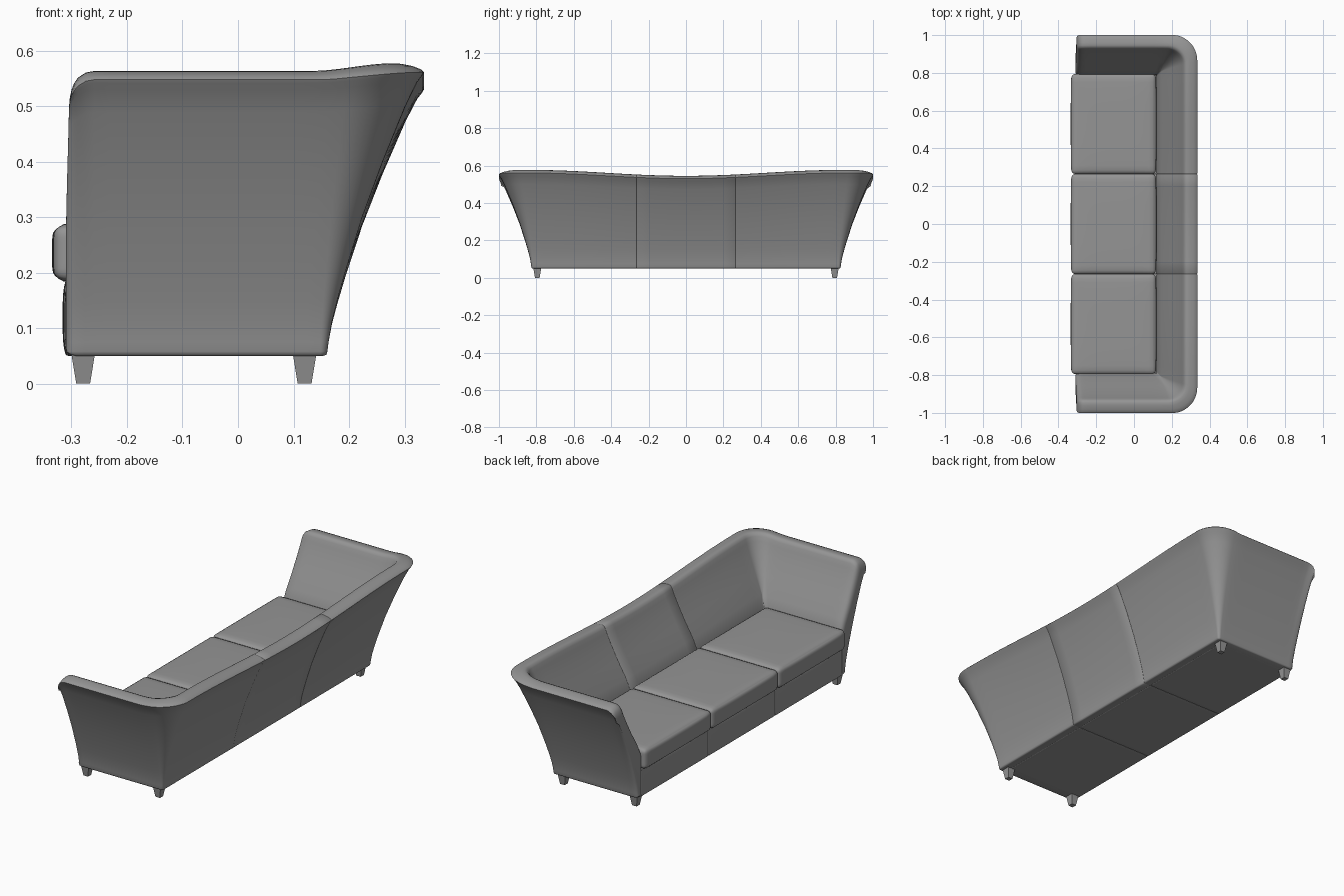
import bpy, bmesh, math
from mathutils import Vector

if "Cube" in bpy.data.objects:
    bpy.data.objects.remove(bpy.data.objects["Cube"])

# Dark grey upholstery
FABRIC = bpy.data.materials.new('dark_grey')
FABRIC.diffuse_color = (.3, .3, .3, 1)
FABRIC.use_nodes = True
FABRIC.node_tree.nodes["Principled BSDF"].inputs["Base Color"].default_value = FABRIC.diffuse_color


def finish(name, bm, angle=50):
    bmesh.ops.recalc_face_normals(bm, faces=bm.faces[:])
    me = bpy.data.meshes.new(name)
    bm.to_mesh(me)
    bm.free()
    me.materials.append(FABRIC)
    ob = bpy.data.objects.new(name, me)
    bpy.context.collection.objects.link(ob)
    bpy.ops.object.select_all(action='DESELECT')
    ob.select_set(True)
    bpy.context.view_layer.objects.active = ob
    bpy.ops.object.shade_smooth_by_angle(angle=math.radians(angle))
    return ob


def smoothstep(t):
    t = min(max(t, 0), 1)
    return t * t * (3 - 2 * t)


# Wall section: outward offset from the footprint, height (outer side, rim, inner side)
PROFILE = [(-.006, .05), (-.001, .052), (.001, .058), (.003, .075), (.009, .11), (.019, .15), (.033, .20),
           (.064, .30), (.101, .40), (.142, .50), (.163, .543), (.172, .555), (.175, .561), (.170, .566),
           (.155, .572), (.135, .576), (.120, .577), (.109, .573), (.101, .561), (.093, .54),
           (.070, .49), (.030, .41), (-.015, .33), (-.036, .28), (-.04, .25), (-.04, .05)]
NORMALS = []
for i in range(len(PROFILE)):
    a, b = Vector(PROFILE[i - 1]), Vector(PROFILE[(i + 1) % len(PROFILE)])
    t = (b - a).normalized()
    NORMALS.append(Vector((-t.y, t.x)))       # inward direction

FRONT, BACK, SIDE, R = -.31, .16, .826, .05
PEAK = .12                                    # offset of the rim's highest line


def footprint(kind, t, o):
    """Point of the U-shaped plan, half y >= 0, at offset o."""
    r = max(.004, .012 + .7 * o)
    cx, cy = BACK + o - r, SIDE + o - r
    if kind == 'arm_front':
        return FRONT + t, SIDE + o
    if kind == 'arm':
        return FRONT + R + (cx - FRONT - R) * t, SIDE + o
    if kind == 'corner':
        a = math.pi / 2 * (1 - t)
        return cx + r * math.cos(a), cy + r * math.sin(a)
    if kind == 'back_outer':
        return BACK + o, cy + (.269 - cy) * t
    return BACK + o, t


def rim_height(kind, t):
    x, y = footprint(kind, t, PEAK)
    if kind.startswith('back'):
        return .545 + .032 * (1 - math.cos(math.pi * min(y / .85, 1))) / 2
    top = .563 + .014 * smoothstep((x - .13) / .15)
    if kind == 'arm_front':
        top -= R - math.sqrt(R * R - (R - t) ** 2)
    return top


# Stations along half the U: kind, parameter, inward shrink
half = [('arm_front', d, s) for d, s in
        ((0, .016), (.0015, .010), (.005, .005), (.010, .002), (.018, 0), (.034, 0))]
half += [('arm', i / 16, 0) for i in range(16)]
half += [('corner', i / 12, 0) for i in range(12)]
half += [('back_outer', i / 10, 0) for i in range(11)]
half += [('back', .267, 0), ('back', .265, .0015), ('back', .263, 0)]
half += [('back', y, 0) for y in (.2, .13, .065)]
stations = [(s, 1) for s in half] + [(('back', 0, 0), 1)] + [(s, -1) for s in reversed(half)]

# Flared shell: both arms and the back in one sweep
bm = bmesh.new()
rings = []
for (kind, t, shrink), side in stations:
    top = rim_height(kind, t)
    ring = []
    for (o, z), n in zip(PROFILE, NORMALS):
        x, y = footprint(kind, t, o + n.x * shrink)
        z = .05 + (z + n.y * shrink - .05) * (top - .05) / .527
        if kind == 'arm_front':
            x += .006 * smoothstep((z - .25) / .3) * (1 - t / R)
        ring.append(bm.verts.new((x, y * side, max(z, .05))))
    rings.append(ring)
N = len(PROFILE)
for a, b in zip(rings, rings[1:]):
    for i in range(N):
        j = (i + 1) % N
        bm.faces.new((a[i], a[j], b[j], b[i]))
bm.faces.new(rings[0])
bm.faces.new(rings[-1])
finish('arms_and_back', bm)


def padded_box(name, lo, hi, r, puff, cuts=15):
    """Soft box with rounded edges and slightly crowned faces."""
    lo, hi = Vector(lo), Vector(hi)
    c, h = (lo + hi) / 2, (hi - lo) / 2 - Vector(puff)
    bm = bmesh.new()
    bmesh.ops.create_cube(bm, size=2)
    bmesh.ops.subdivide_edges(bm, edges=bm.edges[:], cuts=cuts, use_grid_fill=True)
    for v in bm.verts:
        u = [math.sin(k * math.pi / 2) for k in v.co]
        p = Vector([u[k] * h[k] for k in range(3)])
        q = Vector([min(max(p[k], r - h[k]), h[k] - r) for k in range(3)])
        if (p - q).length > 1e-6:
            p = q + (p - q).normalized() * r
        for k in range(3):
            i, j = (k + 1) % 3, (k + 2) % 3
            p[k] += puff[k] * u[k] * (1 - u[i] ** 4) * (1 - u[j] ** 4)
        v.co = p + c
    return finish(name, bm, 60)


# Three seat cushions above three base panels
W = .53
for i, label in enumerate(('left', 'middle', 'right')):
    y0 = (i - 1.5) * W
    padded_box('seat_cushion_' + label, (-.335, y0, .18), (.119, y0 + W, .291),
               .02, (.004, 0, .005))
    padded_box('base_panel_' + label, (-.316, y0, .05), (.125, y0 + W, .187), .003, (.006, 0, 0))

# Tapered legs
for x, xn in ((-.279, 'front'), (.12, 'back')):
    for s, yn in ((-1, 'left'), (1, 'right')):
        bm = bmesh.new()
        bmesh.ops.create_cube(bm, size=1)
        for v in bm.verts:
            w = .042 if v.co.z > 0 else .025
            v.co = Vector((x + v.co.x * w, s * .795 + v.co.y * w, .052 if v.co.z > 0 else 0))
        finish(xn + '_leg_' + yn, bm, 30)
